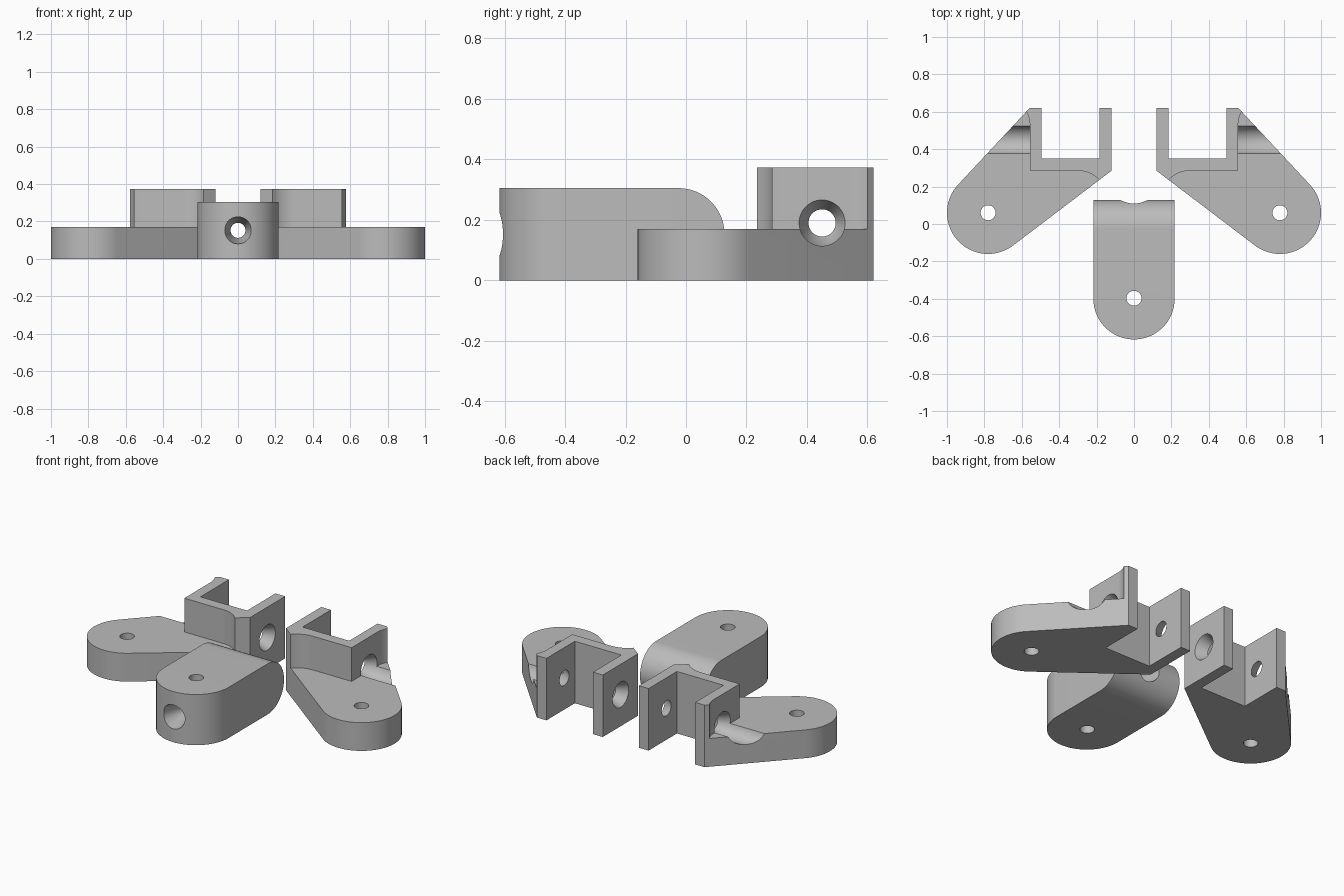
import bpy, bmesh
from math import sin, cos, pi, radians
from mathutils import Vector

cube = bpy.data.objects.get("Cube")
if cube:
    bpy.data.objects.remove(cube, do_unlink=True)

grey = bpy.data.materials.new("plain_grey")
grey.use_nodes = True
colour = (0.5, 0.5, 0.5, 1)
grey.diffuse_color = colour
for node in grey.node_tree.nodes:
    if node.type == 'BSDF_PRINCIPLED':
        node.inputs["Base Color"].default_value = colour


def arc(cx, cy, r, start, end, steps=32):
    angles = [radians(start + (end - start) * i / steps) for i in range(steps + 1)]
    return [(cx + r * cos(a), cy + r * sin(a)) for a in angles]


def make_object(name, bm):
    bmesh.ops.recalc_face_normals(bm, faces=bm.faces)
    mesh = bpy.data.meshes.new(name)
    bm.to_mesh(mesh)
    bm.free()
    obj = bpy.data.objects.new(name, mesh)
    bpy.context.collection.objects.link(obj)
    return obj


def prism(name, points, low, high, along='Z'):
    """Extrude an outline: (x, y) along Z, or (y, z) along X."""
    bm = bmesh.new()
    place = (lambda a, b, t: (a, b, t)) if along == 'Z' else (lambda a, b, t: (t, a, b))
    face = bm.faces.new([bm.verts.new(place(a, b, low)) for a, b in points])
    grown = bmesh.ops.extrude_face_region(bm, geom=[face])
    verts = [v for v in grown['geom'] if isinstance(v, bmesh.types.BMVert)]
    bmesh.ops.translate(bm, verts=verts, vec=place(0, 0, high - low))
    return make_object(name, bm)


def lathe(name, centre, axis, profile, sides=48):
    """Closed round bar along an axis from (distance, radius) pairs."""
    bm = bmesh.new()
    d = Vector(axis)
    u = d.orthogonal().normalized()
    w = d.cross(u)
    rings = []
    for t, r in profile:
        mid = Vector(centre) + d * t
        rings.append([bm.verts.new(mid + r * (u * cos(2 * pi * i / sides) + w * sin(2 * pi * i / sides)))
                      for i in range(sides)])
    for a, b in zip(rings, rings[1:]):
        for i in range(sides):
            j = (i + 1) % sides
            bm.faces.new((a[i], a[j], b[j], b[i]))
    bm.faces.new(rings[0])
    bm.faces.new(rings[-1])
    return make_object(name, bm)


def finish(obj, cuts, mirrored=False):
    """Apply (operation, cutter) pairs, then shade and colour the part."""
    for operation, cutter in cuts:
        mod = obj.modifiers.new("cut", 'BOOLEAN')
        mod.operation, mod.object, mod.solver = operation, cutter, 'EXACT'
        cutter.hide_render = True
    if mirrored:
        obj.modifiers.new("mirror", 'MIRROR').use_mirror_merge = False
    depsgraph = bpy.context.evaluated_depsgraph_get()
    mesh = bpy.data.meshes.new_from_object(obj.evaluated_get(depsgraph))
    obj.modifiers.clear()
    obj.data = mesh
    for _, cutter in cuts:
        bpy.data.objects.remove(cutter, do_unlink=True)
    mesh.materials.clear()
    mesh.materials.append(grey)
    for poly in mesh.polygons:
        poly.material_index = 0
    bpy.ops.object.select_all(action='DESELECT')
    obj.select_set(True)
    bpy.context.view_layer.objects.active = obj
    bpy.ops.object.shade_smooth_by_angle(angle=radians(30))


# Side brackets: rounded foot running into a two-armed fork
outline = arc(0.78, 0.06, 0.22, -127.4, 42.8) + [
    (0.558, 0.62), (0.495, 0.62), (0.495, 0.35), (0.185, 0.35),
    (0.185, 0.62), (0.12, 0.62), (0.12, 0.285)]
bracket = prism("side_brackets", outline, 0, 0.373)

# Step that lowers the foot, leaving the fork standing with filleted corners
step_outline = (arc(0.30, 0.128, 0.157, 150, 90, 16) + [(0.557, 0.285)]
                + arc(0.697, 0.53, 0.14, 180, 135, 12)
                + [(1.2, 0.64), (1.2, -0.4), (0.14, -0.4)])
step = prism("foot_step", step_outline, 0.17, 0.5)

# Countersunk pivot hole through both arms, with a trough across the foot
pivot = lathe("pivot_hole", (0, 0.45, 0.19), (1, 0, 0),
              [(0.10, 0.085), (0.12, 0.076), (0.185, 0.045), (0.495, 0.045),
               (0.557, 0.076), (1.2, 0.076)])
foot_hole = lathe("foot_hole", (0.78, 0.06, 0), (0, 0, 1), [(-0.1, 0.04), (0.5, 0.04)])
finish(bracket, [('DIFFERENCE', step), ('DIFFERENCE', pivot), ('DIFFERENCE', foot_hole)],
       mirrored=True)

# Front lever: round-nosed in plan, with a half-round rear end
plan = arc(0, -0.40, 0.217, 180, 360, 48) + [(0.217, 0.3), (-0.217, 0.3)]
lever = prism("front_lever", plan, -0.1, 0.5)
side = arc(-0.025, 0.1525, 0.1525, -90, 90, 48) + [(-0.8, 0.305), (-0.8, 0)]
side_shape = prism("lever_side_shape", side, -0.4, 0.4, 'X')
long_hole = lathe("long_hole", (0, 0, 0.1525), (0, 1, 0),
                  [(-0.75, 0.072), (-0.61, 0.072), (-0.5, 0.04), (0.0, 0.04),
                   (0.11, 0.072), (0.3, 0.072)])
pin_hole = lathe("pin_hole", (0, -0.397, 0), (0, 0, 1), [(-0.2, 0.04), (0.6, 0.04)])
finish(lever, [('INTERSECT', side_shape), ('DIFFERENCE', long_hole), ('DIFFERENCE', pin_hole)])
